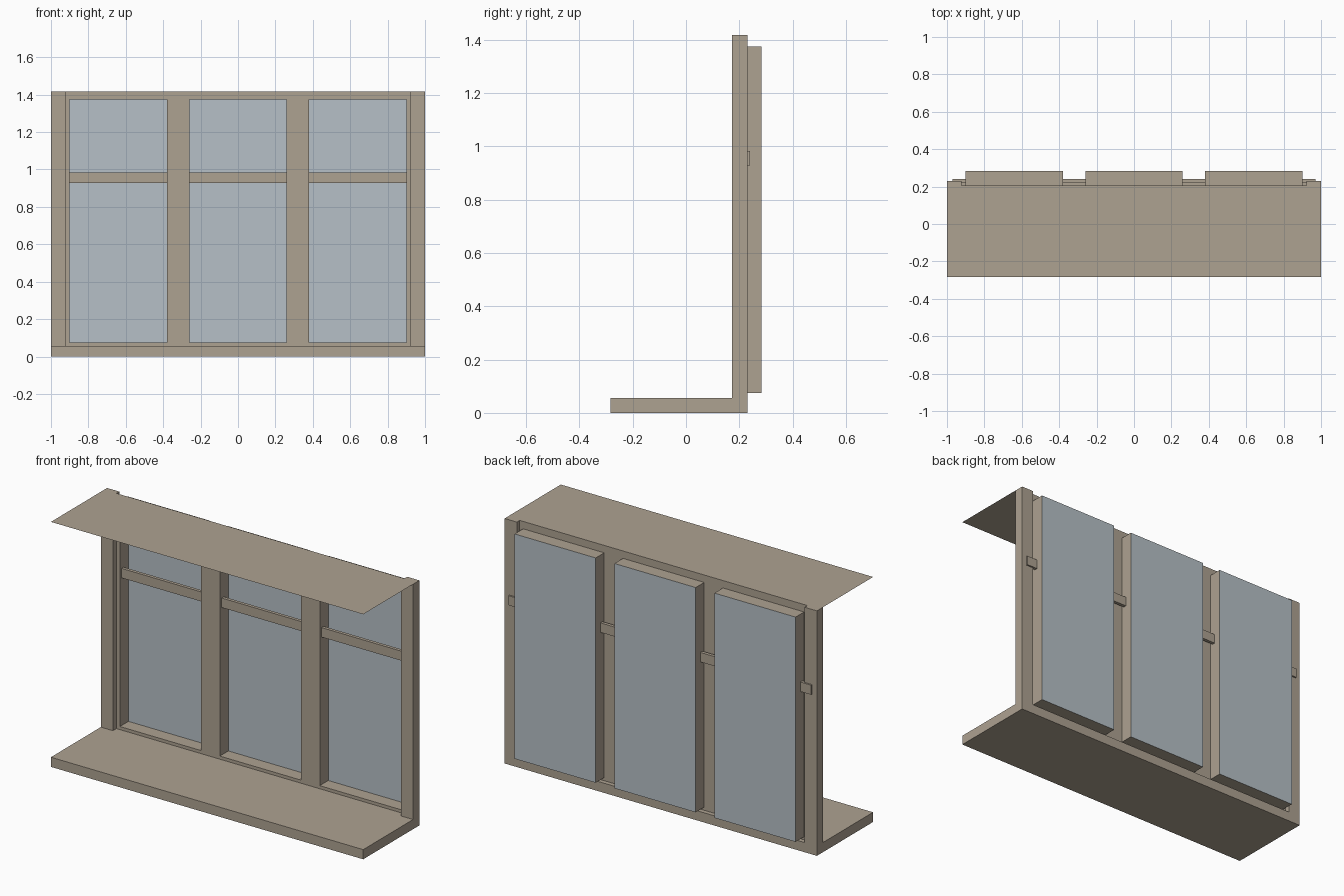
import bpy
import bmesh

if "Cube" in bpy.data.objects:
    bpy.data.objects.remove(bpy.data.objects["Cube"], do_unlink=True)


def make_material(name, rgb):
    mat = bpy.data.materials.new(name)
    mat.use_nodes = True
    mat.diffuse_color = (*rgb, 1)
    mat.node_tree.nodes["Principled BSDF"].inputs["Base Color"].default_value = (*rgb, 1)
    return mat


WOOD = make_material("taupe wood", (0.42, 0.36, 0.285))
GLASS = make_material("pale blue glass", (0.47, 0.53, 0.57))

# Shared measurements
FRONT, BACK = -0.283, 0.231          # sill depth
POST_FRONT, FRAME_Y, GLASS_Y = 0.173, 0.205, 0.283
SILL_TOP, TOP = 0.056, 1.418
POST_IN = 0.922
PANE_LOW, PANE_HIGH = 0.074, 1.375
PANES = [(-0.90, -0.38), (-0.26, 0.26), (0.38, 0.90)]


def finish(name, bm, mat):
    bmesh.ops.remove_doubles(bm, verts=bm.verts, dist=0.0001)
    mesh = bpy.data.meshes.new(name)
    bm.to_mesh(mesh)
    bm.free()
    mesh.materials.append(mat)
    obj = bpy.data.objects.new(name, mesh)
    bpy.context.collection.objects.link(obj)
    return obj


def quad(bm, *corners):
    bm.faces.new([bm.verts.new(c) for c in corners])


def upright(bm, x0, x1, y, z0, z1):
    quad(bm, (x0, y, z0), (x1, y, z0), (x1, y, z1), (x0, y, z1))


def box(name, x, y, z, mat):
    bm = bmesh.new()
    bmesh.ops.create_cube(bm, size=1)
    for v in bm.verts:
        v.co = [lo + (c + 0.5) * (hi - lo) for c, (lo, hi) in zip(v.co, (x, y, z))]
    return finish(name, bm, mat)


# Deep sill and the two side posts
box("sill", (-1, 1), (FRONT, BACK), (0, SILL_TOP), WOOD)
box("left_post", (POST_IN, 1), (POST_FRONT, BACK), (SILL_TOP, TOP), WOOD)
box("right_post", (-1, -POST_IN), (POST_FRONT, BACK), (SILL_TOP, TOP), WOOD)

# Thin sheet over the top
bm = bmesh.new()
quad(bm, (-1, FRONT, TOP), (1, FRONT, TOP), (1, FRAME_Y, TOP), (-1, FRAME_Y, TOP))
finish("top_sheet", bm, WOOD)

# Face frame: grid of flat panels with the pane openings left out
bm = bmesh.new()
xs = [-POST_IN] + [x for pane in PANES for x in pane] + [POST_IN]
zs = [SILL_TOP, PANE_LOW, PANE_HIGH, TOP]
for i in range(len(xs) - 1):
    for j in range(len(zs) - 1):
        if not (i % 2 == 1 and j == 1):
            upright(bm, xs[i], xs[i + 1], FRAME_Y, zs[j], zs[j + 1])
finish("face_frame", bm, WOOD)

# Each opening runs back as a casing closed by a glass pane
for label, (x0, x1) in zip(("right", "middle", "left"), PANES):
    bm = bmesh.new()
    ring = [(x0, PANE_LOW), (x1, PANE_LOW), (x1, PANE_HIGH), (x0, PANE_HIGH)]
    for (ax, az), (bx, bz) in zip(ring, ring[1:] + ring[:1]):
        quad(bm, (ax, FRAME_Y, az), (bx, FRAME_Y, bz), (bx, GLASS_Y, bz), (ax, GLASS_Y, az))
    finish(label + "_casing", bm, WOOD)
    bm = bmesh.new()
    upright(bm, x1, x0, GLASS_Y, PANE_LOW, PANE_HIGH)
    finish(label + "_glass", bm, GLASS)

# Crossbar running through all three casings
box("crossbar", (-0.97, 0.97), (0.221, 0.24), (0.928, 0.983), WOOD)
